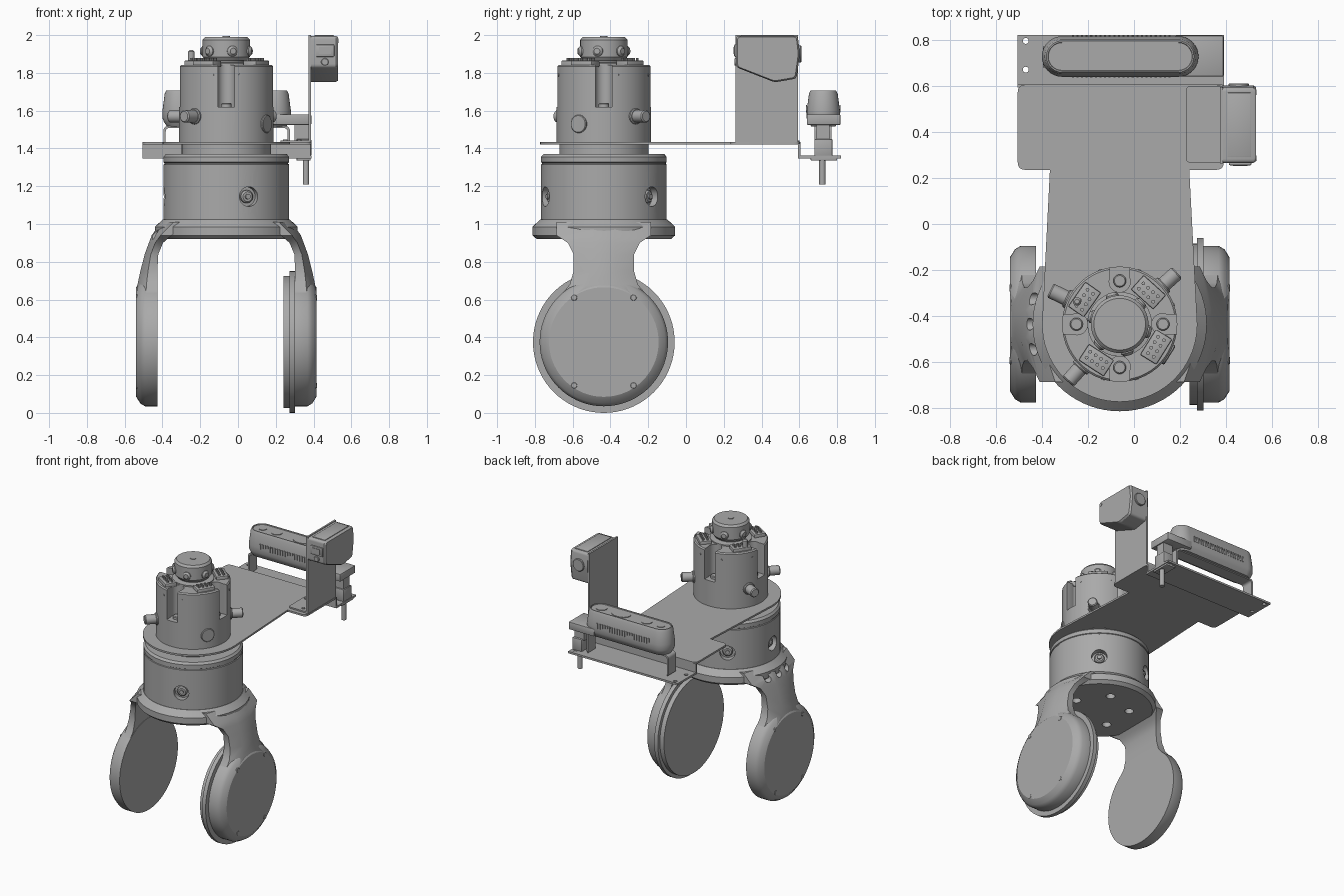
import bpy, bmesh, math
from mathutils import Vector, Matrix

cube = bpy.data.objects.get("Cube")
if cube:
    bpy.data.objects.remove(cube, do_unlink=True)

grey = bpy.data.materials.new("machined grey")
grey.use_nodes = True
grey.diffuse_color = (0.4, 0.4, 0.4, 1)
grey.node_tree.nodes["Principled BSDF"].inputs["Base Color"].default_value = (0.4, 0.4, 0.4, 1)

CX, CY = -0.062, -0.435            # main vertical axis
AXIS = Matrix.Translation((CX, CY, 0))
parts = []


def finish(name, bm, matrix=Matrix()):
    bm.transform(matrix)
    bmesh.ops.recalc_face_normals(bm, faces=bm.faces)
    mesh = bpy.data.meshes.new(name)
    bm.to_mesh(mesh)
    bm.free()
    mesh.materials.append(grey)
    obj = bpy.data.objects.new(name, mesh)
    bpy.context.collection.objects.link(obj)
    parts.append(obj)
    return obj


def loft(name, loops, matrix=Matrix()):
    """Skin a list of equal-length loops and cap both ends."""
    bm = bmesh.new()
    rings = [[bm.verts.new(p) for p in loop] for loop in loops]
    n = len(rings[0])
    for a, b in zip(rings, rings[1:]):
        for i in range(n):
            bm.faces.new((a[i], a[(i + 1) % n], b[(i + 1) % n], b[i]))
    bm.faces.new(rings[0][::-1])
    bm.faces.new(rings[-1])
    return finish(name, bm, matrix)


def lathe(name, profile, matrix=AXIS, n=72):
    turn = [math.tau * i / n for i in range(n)]
    return loft(name, [[(r * math.cos(t), r * math.sin(t), z) for t in turn] for r, z in profile], matrix)


def peg(name, base, direction, r, length, chamfer=0.0, n=28):
    d = Vector(direction)
    m = Matrix.Translation(base) @ d.to_track_quat("Z", "Y").to_matrix().to_4x4()
    profile = [(r, 0), (r, length - chamfer)] + ([(r - chamfer, length)] if chamfer else [])
    return lathe(name, profile, m, n)


def box(name, lo, hi, bevel=0.0, matrix=Matrix()):
    bm = bmesh.new()
    lo, hi = Vector(lo), Vector(hi)
    bmesh.ops.create_cube(bm, size=1, matrix=Matrix.Translation((lo + hi) / 2) @ Matrix.Diagonal((*(hi - lo), 1)))
    if bevel:
        bmesh.ops.bevel(bm, geom=bm.edges[:], offset=bevel, segments=2, profile=0.5, affect="EDGES")
    return finish(name, bm, matrix)


def rounded(points, r, steps=5):
    """Round every corner of a 2D outline."""
    pts, out = [Vector(p) for p in points], []
    for i, p in enumerate(pts):
        a = p + (pts[i - 1] - p).normalized() * r
        b = p + (pts[(i + 1) % len(pts)] - p).normalized() * r
        for k in range(steps + 1):
            t = k / steps
            out.append(a * (1 - t) ** 2 + p * 2 * t * (1 - t) + b * t * t)
    return out


def cut(target, cutters):
    for c in cutters:
        mod = target.modifiers.new("cut", "BOOLEAN")
        mod.operation, mod.solver, mod.object = "DIFFERENCE", "EXACT", c
        with bpy.context.temp_override(object=target, active_object=target, selected_objects=[target]):
            bpy.ops.object.modifier_apply(modifier=mod.name)
        parts.remove(c)
        bpy.data.objects.remove(c, do_unlink=True)


def around(deg, r, z):
    a = math.radians(deg)
    return Vector((CX + r * math.cos(a), CY + r * math.sin(a), z))


def outward(deg):
    return Vector((math.cos(math.radians(deg)), math.sin(math.radians(deg)), 0))


# Fork: collar, two arms and finger discs
collar = lathe("fork_collar", [(0.355, 0.92), (0.378, 0.94), (0.378, 0.985), (0.335, 1.025)])
cut(collar, [peg("cutter", around(a, 0.2, 0.9), (0, 0, 1), 0.03, 0.06) for a in range(0, 360, 72)])

arm_rows = [  # height, half width, outer half width, inner and outer offset
    (0.45, 0.25, 0.20, 0.365, 0.475), (0.62, 0.23, 0.16, 0.365, 0.475),
    (0.68, 0.18, 0.08, 0.365, 0.470), (0.75, 0.16, 0.06, 0.365, 0.455),
    (0.84, 0.16, 0.06, 0.36, 0.432), (0.90, 0.19, 0.06, 0.335, 0.41),
    (0.94, 0.25, 0.06, 0.29, 0.395), (1.01, 0.25, 0.06, 0.20, 0.345)]
for side, name in ((1, "left"), (-1, "right")):
    loops = []
    for z, w, wo, ui, uo in arm_rows:
        um = ui + 0.55 * (uo - ui)
        loops.append([(side * u, v, z) for u, v in
                      ((ui, -w), (um, -w), (uo, -wo), (uo, wo), (um, w), (ui, w))])
    arm = loft(name + "_arm", loops, AXIS)
    if side < 0:
        cut(arm, [peg("cutter", (CX - 0.45, CY + y, 0.945), (1, 0, 0), 0.026, 0.1) for y in (-0.11, 0, 0.11)])
    facing = Matrix.Translation((CX, CY, 0.375)) @ Matrix.Rotation(side * math.pi / 2, 4, "Y")
    lathe(name + "_finger_disc", [(0.34, 0.363), (0.34, 0.43), (0.325, 0.455), (0.29, 0.477)], facing)
    if side > 0:
        lathe("finger_pad_rim", [(0.375, 0.335), (0.375, 0.364)], facing)
        lathe("finger_pad", [(0.35, 0.302), (0.35, 0.336)], facing)
    for y in (-0.157, 0.157):
        for z in (0.145, 0.61):
            peg("disc_screw", (CX + side * 0.455, CY + y, z), (side, 0, 0), 0.018, 0.024, 0.004, 16)

# Base drum with recessed ports
drum = lathe("base_drum", [(0.333, 1.02), (0.333, 1.315), (0.328, 1.318), (0.328, 1.324),
                           (0.333, 1.327), (0.333, 1.355), (0.32, 1.37)])
ports = (-69, 50, 121, 183)
cut(drum, [peg("cutter", around(a, 0.29, 1.145), outward(a), 0.052, 0.1) for a in ports])
for a in ports:
    peg("port_plug", around(a, 0.28, 1.145), outward(a), 0.034, 0.035, 0.008)
    peg("port_core", around(a, 0.3, 1.145), outward(a), 0.014, 0.025)
lathe("drum_neck", [(0.236, 1.36), (0.236, 1.44)])

# Upper body with four notches
body = lathe("upper_body", [(0.25, 1.43), (0.25, 1.835), (0.242, 1.843)])
cutters = []
for a in range(0, 360, 90):
    turn = AXIS @ Matrix.Rotation(math.radians(a), 4, "Z")
    cutters.append(box("cutter", (0.17, -0.043, 1.62), (0.3, 0.043, 1.9), 0, turn))
    cutters.append(peg("cutter", around(a, 0.185, 1.62), (0, 0, 1), 0.046, 0.3))
cut(body, cutters)
for a in range(0, 360, 90):
    peg("notch_screw", around(a, 0.188, 1.61), (0, 0, 1), 0.028, 0.03, 0.005)
for a in (42, 154, 228):
    peg("side_peg_base", around(a, 0.235, 1.57), outward(a), 0.042, 0.025, 0.005)
    peg("side_peg", around(a, 0.25, 1.57), outward(a), 0.033, 0.085, 0.006)
peg("side_cover", around(-32, 0.235, 1.53), outward(-32), 0.048, 0.022, 0.004)
for a in (-107, -73, 20, 70, 110, 160):
    peg("body_rivet", around(a, 0.245, 1.79), outward(a), 0.008, 0.008, 0, 12)

# Top connectors and knob
for a in (48, 145, 237, 328):
    turn = AXIS @ Matrix.Rotation(math.radians(a), 4, "Z")
    box("connector_block", (0.145, -0.065, 1.83), (0.228, 0.065, 1.866), 0.006, turn)
    for i in range(4):
        for r in (0.17, 0.2):
            peg("connector_pin", turn @ Vector((r, -0.042 + 0.028 * i, 1.86)), (0, 0, 1), 0.008, 0.018, 0, 10)
peg("indicator_pin", around(152, 0.21, 1.84), (0, 0, 1), 0.018, 0.08, 0.008)
lathe("knob_stem", [(0.14, 1.835), (0.14, 1.852), (0.1, 1.857), (0.1, 1.875)])
lathe("knob", [(0.11, 1.865), (0.125, 1.885), (0.125, 1.975), (0.112, 1.99)])
lathe("knob_button", [(0.02, 1.98), (0.02, 1.994)], n=24)
for a in range(-75, 285, 60):
    peg("knob_stud", around(a, 0.115, 1.915), outward(a), 0.028, 0.026, 0.012, 20)

# Mounting plate, folded down at the back
arc = [(CX + 0.337 * math.cos(t), CY + 0.337 * math.sin(t))
       for t in [math.pi * (1 + i / 36) for i in range(37)]]
wide = rounded([(0.275, 0.235), (0.39, 0.235), (0.39, 0.605), (-0.505, 0.605), (-0.505, 0.235), (-0.4, 0.235)], 0.035)
# the two back corners stay nearly square under the fold
outline = arc + [tuple(p) for p in wide]
loft("mount_plate", [[(x, y, z) for x, y in outline] for z in (1.42, 1.433)])
box("plate_fold", (-0.505, 0.592, 1.35), (0.385, 0.605, 1.425))
flange = box("rear_flange", (-0.505, 0.592, 1.348), (0.39, 0.82, 1.362))
cut(flange, [peg("cutter", (x, y, 1.3), (0, 0, 1), 0.013, 0.1, 0, 16) for x in (-0.47, 0.35) for y in (0.67, 0.795)])

# Sensor bridge with clamp
outer = rounded([(-0.395, 1.36), (-0.395, 1.52), (0.275, 1.52), (0.275, 1.36)], 0.03)
inner = rounded([(0.263, 1.36), (0.263, 1.508), (-0.383, 1.508), (-0.383, 1.36)], 0.022)
bridge = loft("sensor_bridge", [[(x, y, z) for x, z in outer] for y in (0.68, 0.77)])
cut(bridge, [loft("cutter", [[(x, y, z) for x, z in
             rounded([(-0.383, 1.3), (-0.383, 1.508), (0.263, 1.508), (0.263, 1.3)], 0.022)] for y in (0.6, 0.9)])])
box("clamp_top", (0.18, 0.64, 1.525), (0.388, 0.818, 1.58), 0.005)
box("clamp_neck", (0.3, 0.69, 1.44), (0.38, 0.76, 1.53))
box("clamp_body", (0.31, 0.68, 1.36), (0.388, 0.775, 1.45), 0.005)
box("clamp_foot", (0.31, 0.66, 1.335), (0.385, 0.8, 1.36), 0.004)
peg("clamp_pin", (0.36, 0.722, 1.21), (0, 0, 1), 0.017, 0.15)


# Wide depth sensor
def stadium(inset, z, n=16):
    r, half = 0.088 - inset, 0.252
    pts = []
    for end in (1, -1):
        for i in range(n + 1):
            t = math.pi * (i / n - 0.5)
            pts.append((-0.06 + end * (half + r * math.cos(t)), 0.727 + end * r * math.sin(t), z))
    return pts


loft("depth_sensor", [stadium(i, z) for i, z in
     ((0.025, 1.515), (0.008, 1.54), (0, 1.56), (0, 1.6), (0.012, 1.69), (0.02, 1.706), (0.026, 1.706), (0.028, 1.7))])
for x, r in ((-0.305, 0.028), (-0.19, 0.038), (0.18, 0.038)):
    peg("sensor_lens", (x, 0.727, 1.695), (0, 0, 1), r, 0.009)
loft("sensor_window", [[(0.02 + 0.07 * math.cos(t), 0.727 + 0.052 * math.sin(t), z)
     for t in [math.tau * i / 32 for i in range(32)]] for z in (1.695, 1.704)])
for y in (0.638, 0.816):
    for i in range(22):
        x = -0.27 + 0.02 * i
        box("sensor_vent", (x, y - 0.003, 1.59), (x + 0.009, y + 0.003, 1.63))

# Side camera on an upright bracket
foot = rounded([(0.225, 0.265), (0.385, 0.265), (0.385, 0.6), (0.225, 0.6)], 0.025)
loft("camera_bracket_foot", [[(x, y, z) for x, y in foot] for z in (1.43, 1.443)])
box("camera_bracket", (0.374, 0.262, 1.432), (0.387, 0.592, 2.0))
for x, y in ((0.325, 0.3), (0.25, 0.435), (0.325, 0.565)):
    peg("foot_screw", (x, y, 1.44), (0, 0, 1), 0.012, 0.008, 0, 16)
side_shape = rounded([(0.265, 1.995), (0.265, 1.83), (0.47, 1.75), (0.585, 1.77), (0.603, 1.9), (0.592, 1.995)], 0.018)
loft("side_camera", [[(x, cy + (y - cy) * s, cz + (z - cz) * s) for y, z in side_shape]
     for x, s, cy, cz in ((0.385, 1, 0.43, 1.9), (0.518, 1, 0.43, 1.9), (0.53, 0.95, 0.43, 1.9))])
box("camera_screen", (0.412, 0.255, 1.885), (0.51, 0.27, 1.95), 0.005)
box("camera_screen_glass", (0.43, 0.251, 1.9), (0.492, 0.26, 1.938))
peg("camera_button", (0.46, 0.27, 1.858), (0, -1, 0), 0.02, 0.014, 0.003, 20)
peg("camera_lens", (0.455, 0.59, 1.9), (0, 1, 0), 0.045, 0.021, 0.004)
box("camera_top_cover", (0.405, 0.29, 1.99), (0.508, 0.57, 2.0), 0.003)
for y, z in ((0.285, 1.97), (0.572, 1.97)):
    peg("camera_screw", (0.522, y, z), (1, 0, 0), 0.012, 0.009, 0, 14)

# Smooth shading with sharp edges kept
bpy.ops.object.select_all(action="DESELECT")
for obj in parts:
    obj.select_set(True)
bpy.context.view_layer.objects.active = parts[0]
bpy.ops.object.shade_smooth_by_angle(angle=math.radians(32))
